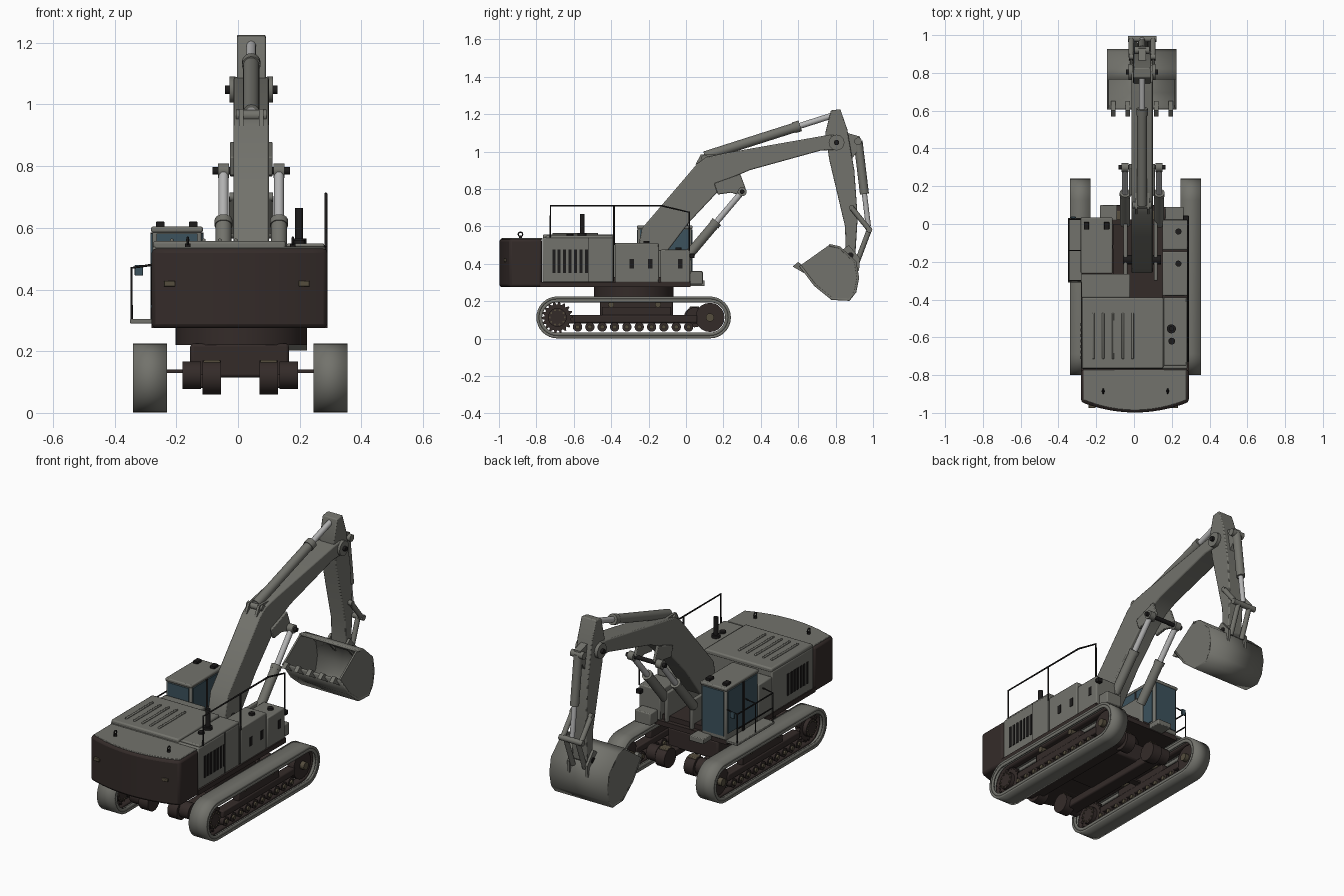
import bpy, bmesh
from math import sin, cos, pi, radians
from mathutils import Vector

if bpy.data.objects.get("Cube"):
    bpy.data.objects.remove(bpy.data.objects["Cube"])


def material(name, r, g, b):
    m = bpy.data.materials.new(name)
    m.use_nodes = True
    m.diffuse_color = (r, g, b, 1)
    m.node_tree.nodes["Principled BSDF"].inputs["Base Color"].default_value = (r, g, b, 1)
    return m


GREY = material("body grey", .17, .17, .15)
BROWN = material("dark brown", .034, .024, .022)
GLASS = material("blue glass", .045, .085, .11)
STEEL = material("bright steel", .45, .45, .45)
BLACK = material("near black", .012, .011, .011)
OLIVE = material("olive brown", .09, .075, .048)
MID = 0.043   # x of the boom centre plane


def finish(name, bm, mat, bevel=0):
    bmesh.ops.recalc_face_normals(bm, faces=bm.faces)
    me = bpy.data.meshes.new(name)
    bm.to_mesh(me)
    bm.free()
    me.materials.append(mat)
    ob = bpy.data.objects.new(name, me)
    bpy.context.collection.objects.link(ob)
    if bevel:
        mod = ob.modifiers.new("bevel", 'BEVEL')
        mod.width, mod.segments, mod.limit_method = bevel, 2, 'ANGLE'
    return ob


def prism(name, pts, x0, x1, mat, bevel=0):
    """Side outline of (y, z) points pushed from x0 to x1."""
    bm = bmesh.new()
    f = bm.faces.new([bm.verts.new((x0, y, z)) for y, z in pts])
    ext = bmesh.ops.extrude_face_region(bm, geom=[f])["geom"]
    bmesh.ops.translate(bm, vec=(x1 - x0, 0, 0), verts=[v for v in ext if isinstance(v, bmesh.types.BMVert)])
    return finish(name, bm, mat, bevel)


def box(name, x0, x1, y0, y1, z0, z1, mat, bevel=0):
    return prism(name, [(y0, z0), (y1, z0), (y1, z1), (y0, z1)], x0, x1, mat, bevel)


def rod(name, p, q, r, mat, sides=20):
    p, q = Vector(p), Vector(q)
    bm = bmesh.new()
    bmesh.ops.create_cone(bm, cap_ends=True, segments=sides, radius1=r, radius2=r, depth=(q - p).length)
    bm.transform((q - p).to_track_quat('Z', 'Y').to_matrix().to_4x4())
    bmesh.ops.translate(bm, vec=(p + q) / 2, verts=bm.verts)
    return finish(name, bm, mat)


def pin(name, y, z, r, half, mat, x=MID):
    return rod(name, (x - half, y, z), (x + half, y, z), r, mat)


def rail(name, pts, mat=BLACK, r=.005):
    cu = bpy.data.curves.new(name, 'CURVE')
    cu.dimensions, cu.bevel_depth, cu.bevel_resolution = '3D', r, 1
    sp = cu.splines.new('POLY')
    sp.points.add(len(pts) - 1)
    for s, p in zip(sp.points, pts):
        s.co = (*p, 1)
    cu.materials.append(mat)
    bpy.context.collection.objects.link(bpy.data.objects.new(name, cu))


def strip(name, pts, x0, x1, thick, mat, closed=True):
    """Sheet that follows a (y, z) path, thickened inward."""
    bm = bmesh.new()
    rows = [[bm.verts.new((x, y, z)) for x in (x0, x1)] for y, z in pts]
    for a, b in zip(rows, rows[1:] + rows[:1] if closed else rows[1:]):
        bm.faces.new((a[0], a[1], b[1], b[0]))
    ob = finish(name, bm, mat)
    mod = ob.modifiers.new("thickness", 'SOLIDIFY')
    mod.thickness, mod.offset = thick, -1 if closed else 0
    return ob


def stadium(y0, y1, z, r, n=16):
    return ([(y1 + r * cos(a), z + r * sin(a)) for a in [-pi / 2 + pi * i / n for i in range(n + 1)]] +
            [(y0 + r * cos(a), z + r * sin(a)) for a in [pi / 2 + pi * i / n for i in range(n + 1)]])


# Tracks with wheels, rollers and frames
REAR, FRONT, AXLE = -.688, .128, .113
for side, xc in (("left", .3), ("right", -.285)):
    s = 1 if xc > 0 else -1
    strip(side + "_track", stadium(REAR, FRONT, AXLE, .112), xc - .055, xc + .055, .014, GREY)
    for e in (-.051, .051):
        strip(side + "_track_rim", stadium(REAR, FRONT, AXLE, .099), xc + e - .004, xc + e + .004, .018, GREY)
    strip(side + "_track_chain", stadium(REAR, FRONT, AXLE, .098), xc - .02, xc + .02, .012, BROWN)
    teeth = [(REAR + r * cos(a), AXLE + r * sin(a)) for r, a in
             [(.084 if i % 4 < 2 else .07, 2 * pi * i / 72) for i in range(72)]]
    prism(side + "_sprocket", teeth, xc - .012, xc + .012, BROWN)
    pin(side + "_sprocket_hub", REAR, AXLE, .05, .035, BROWN, xc)
    for i in range(10):
        a = 2 * pi * i / 10
        pin(side + "_hub_bolt", REAR + .04 * cos(a), AXLE + .04 * sin(a), .005, .04, OLIVE, xc)
    pin(side + "_idler", FRONT, AXLE, .078, .02, BROWN, xc)
    pin(side + "_idler_hub", FRONT, AXLE, .022, .045, OLIVE, xc)
    box(side + "_track_frame", xc - .026, xc + .026, -.6, .06, .085, .125, BROWN, .006)
    box(side + "_frame_top", xc - .02, xc + .02, -.45, -.08, .12, .17, BROWN, .006)
    for i in range(10):
        y = -.58 + i * .066
        pin(side + "_roller", y, .062, .025, .03, BROWN, xc)
        pin(side + "_roller_cap", y, .062, .012, .04, OLIVE, xc)
    for y in (-.4, -.15):
        pin(side + "_carrier_roller", y, .182, .016, .03, OLIVE, xc)
    # Drive motors and legs of the undercarriage
    mx = .0075 + s * .127
    for y in (REAR, .045):
        pin(side + "_motor", y, .115, .055, .03, BROWN, mx - s * .035)
        pin(side + "_motor_end", y, .122, .045, .03, BROWN, mx + s * .03)
        box(side + "_motor_cap", mx - s * .035 - .027, mx - s * .035 + .027, y - .025, y + .025, .15, .172, OLIVE, .004)
    box(side + "_leg", mx - .04, mx + .04, REAR, .045, .08, .125, BROWN, .008)
    box(side + "_axle", min(mx, xc), max(mx, xc), -.3, -.26, .13, .14, BROWN)

# Centre frame and slewing ring
box("centre_frame", -.155, .165, -.46, -.07, .115, .225, BROWN, .01)
rod("slewing_ring", (.01, -.28, .22), (.01, -.28, .28), .213, BROWN, 48)
box("deck", -.28, .29, -.78, .025, .275, .302, BROWN)

# Counterweight with curved rear, grey lid, eyes and lamps
def weight(name, z0, z1, inset, mat, bevel):
    bm = bmesh.new()
    w = .285 - inset
    pts = [(.005 + w, -.77), (.005 - w, -.77)]
    pts += [(.005 + w * t / 6, -.998 + inset + .055 * (t / 6) ** 2) for t in range(-6, 7)]
    f = bm.faces.new([bm.verts.new((x, y, z0)) for x, y in pts])
    ext = bmesh.ops.extrude_face_region(bm, geom=[f])["geom"]
    bmesh.ops.translate(bm, vec=(0, 0, z1 - z0), verts=[v for v in ext if isinstance(v, bmesh.types.BMVert)])
    finish(name, bm, mat, bevel)


weight("counterweight", .275, .533, 0, BROWN, .014)
weight("counterweight_lid", .53, .538, .012, GREY, .003)
for x in (-.163, .178):
    rod("lifting_post", (x, -.885, .53), (x, -.885, .55), .009, BLACK)
    rail("lifting_eye", [(x, -.885 + .012 * cos(i * pi / 6), .557 + .012 * sin(i * pi / 6)) for i in range(13)], BLACK, .004)
for x in (-.222, .214):
    box("rear_lamp", x - .018, x + .018, -.974, -.95, .41, .428, OLIVE, .002)

# Engine house with louvres and ribs
box("engine_house", -.278, .283, -.768, -.388, .3, .54, GREY, .008)
box("engine_hood", -.275, .155, -.765, -.388, .53, .557, GREY, .008)
box("side_hood", .158, .28, -.75, -.388, .53, .55, GREY, .006)
for i in range(5):
    x = -.215 + i * .052
    box("hood_rib", x - .006, x + .006, -.715, -.47, .55, .565, GREY, .004)
for i in range(7):
    y = -.715 + i * .029
    for x in (-.279, .284):
        box("louvre", x - .003, x + .003, y, y + .016, .35, .475, BLACK)
for y in (-.525, -.39):
    box("panel_seam", .282, .285, y, y + .004, .305, .54, BLACK)
rod("exhaust_base", (.198, -.555, .545), (.198, -.555, .565), .024, BLACK)
rod("exhaust", (.198, -.555, .56), (.198, -.555, .665), .013, BLACK)

# Right-hand lockers and left-hand deck covers
box("tank", .15, .285, -.38, -.145, .3, .51, GREY, .006)
box("tool_locker", .15, .285, -.137, .022, .3, .475, GREY, .006)
box("front_step", .165, .265, .02, .09, .29, .36, GREY, .005)
box("left_locker", -.278, -.02, -.39, -.265, .3, .51, GREY, .006)
box("boom_bed", -.11, .15, -.39, 0, .3, .33, BROWN)
for x in (-.045, .115):
    box("boom_foot_plate", x - .01, x + .01, -.3, .02, .3, .47, GREY, .005)
for y, z in ((-.29, .4), (-.19, .4), (-.03, .4)):
    box("latch", .284, .288, y - .012, y + .012, z - .025, z + .025, BLACK)
for y, z in ((-.21, .51), (-.04, .475)):
    rod("filler_cap", (.235, y, z), (.235, y, z + .012), .016, BLACK)
rod("hood_cap", (.2, -.62, .55), (.2, -.62, .56), .018, BLACK)
box("work_lamp", .26, .29, .02, .045, .43, .455, BLACK, .003)

# Cab with glass on every side
box("cab", -.278, -.118, -.258, .03, .3, .59, GREY, .008)
box("cab_roof", -.282, -.114, -.262, .035, .585, .604, GREY, .006)
for z0, y in ((.325, .03), (.46, -.259)):
    box("cab_end_glass", -.265, -.131, y - .004, y + .005, z0, .582, GLASS)
for x in (-.279, -.117):
    for y0, y1 in ((-.245, -.13), (-.112, .018)):
        box("cab_side_glass", x - .004, x + .004, y0, y1, .34, .582, GLASS)
    box("door_post", x - .005, x + .005, -.13, -.112, .305, .585, BLACK)
for x in (-.252, -.145):
    box("roof_lamp", x - .014, x + .014, -.03, .01, .603, .62, BLACK, .003)
box("cab_step_box", -.18, -.09, .02, .1, .28, .31, GREY, .004)

# Walkway, rails and mirror beside the cab
box("walkway", -.35, -.275, -.31, .032, .29, .304, GREY, .003)
for y in (-.3, -.14, .025):
    rail("walkway_post", [(-.345, y, .3), (-.345, y, .47), (-.28, y, .48)], r=.004)
for z in (.385, .47):
    rail("walkway_rail", [(-.345, -.3, z), (-.345, .025, z)], r=.004)
box("mirror", -.335, -.308, .03, .04, .445, .48, GLASS, .003)

# Handrail over the lockers
rail("handrail", [(.285, -.725, .54), (.285, -.725, .71), (.285, -.13, .71), (.285, .018, .675), (.285, .018, .47)])
rail("handrail_post", [(.285, -.385, .5), (.285, -.385, .71)])

# Boom with ribs, cheek plates and pins
boom = [(-.2, .4), (-.26, .47), (-.235, .59), (.06, .935), (.11, .97), (.2, .99), (.74, 1.085), (.8, 1.09), (.845, 1.05),
        (.82, 1.01), (.72, 1.005), (.34, .9), (.26, .865), (.18, .795), (.02, .625), (-.12, .44)]
prism("boom", boom, MID - .057, MID + .057, GREY, .006)
for x in (-.03, .03):
    prism("boom_rib", [(-.22, .6), (.07, .94), (.09, .94), (-.2, .59)], MID + x - .006, MID + x + .006, BROWN)
for s in (-1, 1):
    x = MID + s * .061
    prism("cheek_plate", [(.15, .83), (.29, .88), (.32, .8), (.29, .765), (.24, .78), (.17, .77)], x - .008, x + .008, GREY, .004)
    pin("boom_tip_boss", .805, 1.048, .042, .01, GREY, x)
    # Boom rams
    xr = MID + s * .09
    base, top = Vector((xr, .0, .43)), Vector((xr, .3, .785))
    rod("boom_ram_barrel", base, base.lerp(top, .52), .026, GREY)
    rod("boom_ram_collar", base.lerp(top, .5), base.lerp(top, .55), .029, GREY)
    rod("boom_ram_rod", base, top, .016, STEEL)
    pin("boom_ram_eye", .3, .785, .024, .018, GREY, xr)
pin("boom_ram_pin", .3, .785, .012, .125, BLACK)
pin("boom_foot_pin", -.19, .45, .025, .1, BLACK)
pin("boom_tip_pin", .805, 1.048, .014, .085, BLACK)

# Stick ram on top of the boom
for x in (-.032, .032):
    prism("stick_ram_lug", [(.05, .93), (.08, .985), (.13, .985), (.19, .98)], MID + x - .007, MID + x + .007, GREY)
a, b = Vector((MID, .1, .975)), Vector((MID, .79, 1.195))
rod("stick_ram_barrel", a, a.lerp(b, .72), .026, GREY)
rod("stick_ram_collar", a.lerp(b, .69), a.lerp(b, .74), .03, GREY)
rod("stick_ram_rod", a, b, .016, STEEL)
pin("stick_ram_pin", .1, .965, .018, .05, GREY)

# Stick
stick = [(.775, 1.22), (.825, 1.226), (.862, 1.12), (.9, .9), (.918, .65), (.905, .44), (.88, .42), (.855, .45), (.85, .6),
         (.765, .96), (.745, 1.1)]
prism("stick", stick, MID - .047, MID + .047, GREY, .005)

# Bucket ram and linkage
a, b = Vector((MID, .92, 1.055)), Vector((MID, .975, .6))
prism("bucket_ram_lug", [(.86, 1.1), (.93, 1.08), (.935, 1.03), (.88, .95)], MID - .02, MID + .02, GREY)
rod("bucket_ram_barrel", a, a.lerp(b, .62), .024, GREY)
rod("bucket_ram_rod", a, b, .014, STEEL)
pin("bucket_ram_pin", .92, 1.055, .02, .04, GREY)
pin("link_pin", .98, .582, .016, .075, GREY)
pin("stick_link_pin", .885, .7, .014, .07, GREY)
for s in (-1, 1):
    x = MID + s * .058
    rod("rocker_link", (x, .885, .7), (x, .98, .582), .014, GREY)
    rod("bucket_link", (x - s * .02, .98, .582), (x - s * .02, .915, .41), .014, GREY)
    prism("bucket_ear", [(.83, .47), (.87, .5), (.93, .43), (.925, .36)], x - .007, x + .007, GREY)
pin("bucket_pin", .88, .445, .016, .07, BLACK)

# Bucket shell, cheeks and teeth
shell = [(.765, .5), (.82, .488), (.905, .41), (.92, .325), (.905, .25), (.872, .207), (.78, .212), (.69, .285), (.61, .39)]
X0, X1 = -.143, .224
strip("bucket_shell", shell, X0, X1, .012, GREY, closed=False)
for x in (X0, X1 - .01):
    prism("bucket_cheek", shell, x, x + .01, GREY)
for i in range(5):
    x = -.11 + i * .076
    prism("bucket_tooth", [(.57, .385), (.6, .41), (.65, .365), (.64, .345)], x - .012, x + .012, GREY)

# Smooth round parts, keep hard edges
bpy.ops.object.select_all(action='DESELECT')
for ob in bpy.context.collection.objects:
    if ob.type == 'MESH':
        ob.select_set(True)
        bpy.context.view_layer.objects.active = ob
bpy.ops.object.shade_smooth_by_angle(angle=radians(32))
